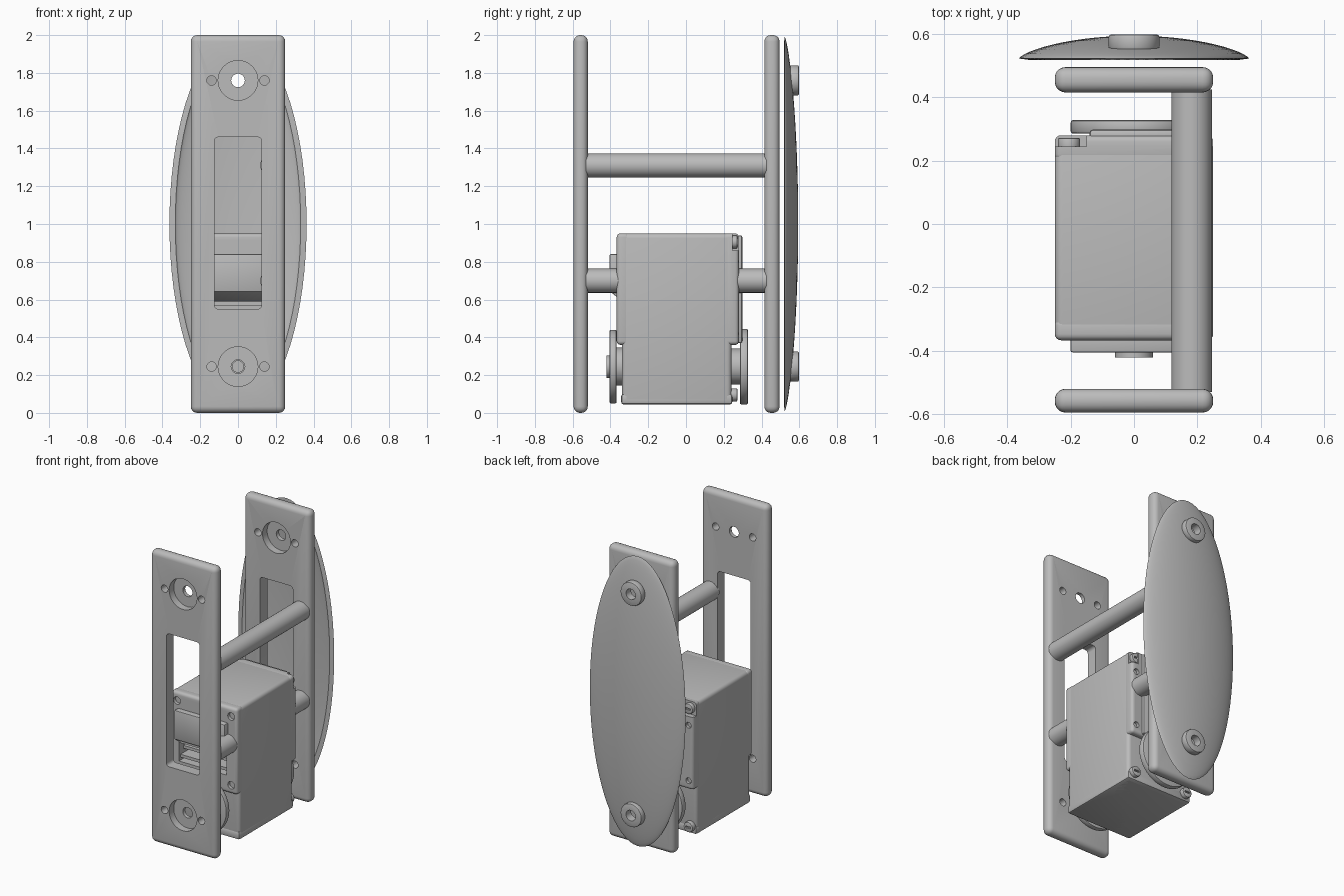
import bpy, bmesh, math
from mathutils import Matrix, Vector

if "Cube" in bpy.data.objects:
    bpy.data.objects.remove(bpy.data.objects["Cube"], do_unlink=True)

grey = bpy.data.materials.new("satin_grey")
grey.use_nodes = True
grey.diffuse_color = (0.5, 0.5, 0.5, 1)
grey.node_tree.nodes["Principled BSDF"].inputs["Base Color"].default_value = (0.5, 0.5, 0.5, 1)


def finish(name, bm):
    bmesh.ops.recalc_face_normals(bm, faces=bm.faces)
    mesh = bpy.data.meshes.new(name)
    bm.to_mesh(mesh)
    bm.free()
    mesh.materials.append(grey)
    ob = bpy.data.objects.new(name, mesh)
    bpy.context.collection.objects.link(ob)
    return ob


def select(ob):
    bpy.ops.object.select_all(action='DESELECT')
    ob.select_set(True)
    bpy.context.view_layer.objects.active = ob


def smooth(ob):
    select(ob)
    bpy.ops.object.shade_smooth_by_angle(angle=math.radians(35))
    return ob


def box(name, x, y, z, round_by=0.0, segments=4):
    """Box from (min, max) pairs, optionally with rounded edges."""
    bm = bmesh.new()
    bmesh.ops.create_cube(bm, size=1)
    for v in bm.verts:
        v.co = Vector([(a + b) / 2 + c * (b - a) for c, (a, b) in zip(v.co, (x, y, z))])
    if round_by:
        bmesh.ops.bevel(bm, geom=bm.edges[:], offset=round_by, segments=segments,
                        profile=0.5, affect='EDGES')
    return smooth(finish(name, bm))


def rod(name, x, z, y, r, sides=48, bevel=0.0):
    """Cylinder lying along y."""
    bm = bmesh.new()
    place = Matrix.Translation((x, sum(y) / 2, z)) @ Matrix.Rotation(math.pi / 2, 4, 'X')
    bmesh.ops.create_cone(bm, cap_ends=True, segments=sides, radius1=r, radius2=r,
                          depth=y[1] - y[0], matrix=place)
    if bevel:
        rims = [e for e in bm.edges if any(len(f.verts) > 4 for f in e.link_faces)]
        bmesh.ops.bevel(bm, geom=rims, offset=bevel, segments=2, profile=0.5, affect='EDGES')
    return smooth(finish(name, bm))


def cut(ob, cutters):
    for c in cutters:
        c.hide_render = True
        m = ob.modifiers.new("cut", 'BOOLEAN')
        m.operation, m.solver, m.object = 'DIFFERENCE', 'EXACT', c
        select(ob)
        bpy.ops.object.modifier_apply(modifier=m.name)
        bpy.data.objects.remove(c, do_unlink=True)
    return smooth(ob)


LOW, HIGH = 0.245, 1.76          # heights of the two bolt positions
HALF = 0.25                      # half width of plates and lock body

# Two drilled faceplates with a long slot
for name, y0, y1 in (("front_plate", -0.595, -0.52), ("back_plate", 0.415, 0.495)):
    plate = box(name, (-HALF, HALF), (y0, y1), (0, 2), 0.034, 5)
    through = (y0 - 0.1, y1 + 0.1)
    cutters = [box("slot", (-0.125, 0.125), through, (0.55, 1.46), 0.02, 3)]
    for z in (LOW, HIGH):
        cutters.append(rod("counterbore", 0, z, (y0 - 0.1, y0 + 0.05), 0.105))
        cutters.append(rod("bolt_hole", 0, z, through, 0.036, 24))
        for x in (-0.14, 0.14):
            cutters.append(rod("screw_hole", x, z, through, 0.025, 20))
    cut(plate, cutters)

# Spacer rods joining the plates
rod("upper_spacer", 0.182, 1.31, (-0.53, 0.425), 0.064)
rod("lower_spacer", 0.182, 0.70, (-0.53, 0.425), 0.064)

# Lock body with a cavity in its front and stepped lower ends
body = box("lock_body", (-HALF, HALF), (-0.34, 0.242), (0.045, 0.95), 0.025)
front_cover = box("front_cover", (-HALF, HALF), (-0.367, -0.30), (0.36, 0.95), 0.02)
back_cover = box("back_cover", (-HALF, HALF), (0.20, 0.28), (0.36, 0.95), 0.02)
cut(body, [box("cavity", (-0.19, 0.17), (-0.5, -0.22), (0.48, 0.66))])
cut(front_cover, [box("cavity", (-0.19, 0.17), (-0.5, -0.22), (0.48, 0.66))]
    + [rod("hole", x, z, (-0.5, -0.345), 0.026, 20) for x in (-0.205, 0.205) for z in (0.42, 0.89)])
cut(back_cover, [box("notch", (-0.3, -0.15), (0.245, 0.4), (0.86, 1.0)),
                 box("notch", (0.2, 0.3), (0.245, 0.4), (0.86, 1.0))]
    + [rod("hole", x, z, (0.26, 0.4), 0.02, 20) for x in (-0.215, 0.215) for z in (0.42, 0.8)])
box("back_panel", (-0.14, 0.17), (0.26, 0.298), (0.37, 0.94), 0.01, 2)
box("bottom_tray", (-HALF, HALF), (-0.343, 0.245), (0.045, 0.10), 0.012, 2)

# Front latch block with a sloped lower lip, and bars in the cavity
latch = box("latch_block", (-0.2, 0.18), (-0.405, -0.33), (0.59, 0.84), 0.006, 2)
for v in latch.data.vertices:
    if v.co.z < 0.65 and v.co.y < -0.36:
        v.co.z += 0.05
for i, z in enumerate((0.50, 0.55)):
    box("cavity_bar_%d" % i, (-0.19, 0.17), (-0.35 + 0.03 * i, -0.21), (z, z + 0.02))

# Corner screws on the back
for x in (-0.205, 0.205):
    for z in (0.095, 0.905):
        screw = rod("back_screw", x, z, (0.23, 0.272), 0.035, 24, 0.006)
        cut(screw, [box("drive_slot", (x - 0.02, x + 0.02), (0.26, 0.3), (z - 0.006, z + 0.006))])

# Rotating discs, hubs and centre nubs at both ends of the body
rod("front_hub", 0, LOW, (-0.375, -0.32), 0.10)
rod("front_disc", 0, LOW, (-0.405, -0.367), 0.195, 64, 0.008)
nub = rod("front_nub", 0, LOW, (-0.422, -0.39), 0.06, 32)
cut(nub, [rod("nub_hole", 0, LOW, (-0.5, -0.412), 0.03, 20)])
rod("back_hub", 0, LOW, (0.22, 0.30), 0.095)
disc = rod("back_disc", 0, LOW, (0.285, 0.328), 0.2, 64, 0.008)
cut(disc, [rod("disc_hole", 0, LOW, (0.30, 0.4), 0.036, 24)])

# Hollow oval cover: outer dome from centre to rim, then inner dome back to centre
bm = bmesh.new()
SIDES, STEPS = 72, 14
radii = [math.sin(math.pi / 2 * i / STEPS) for i in range(1, STEPS + 1)]
rings = []
for r in radii:
    rings.append((0.363 * r, 0.992 * r, 0.522 + 0.072 * (1 - r * r) ** 0.7))
for r in reversed(radii):
    rings.append((0.332 * r, 0.95 * r, 0.518 + 0.054 * (1 - r * r) ** 0.7))
loops = []
for a, b, y in rings:
    angles = [2 * math.pi * k / SIDES for k in range(SIDES)]
    loops.append([bm.verts.new((a * math.cos(t), y, 1 + b * math.sin(t))) for t in angles])
for p, q in zip(loops, loops[1:]):
    for k in range(SIDES):
        bm.faces.new((p[k], p[k - 1], q[k - 1], q[k]))
for loop in (loops[0], loops[-1]):
    bm.faces.new(loop)
cover = finish("oval_cover", bm)
cut(cover, [rod("bolt_hole", 0, z, (0.45, 0.7), 0.036, 24) for z in (LOW, HIGH)])

# Bosses on the oval cover
for name, z in (("lower_boss", LOW), ("upper_boss", HIGH)):
    boss = rod(name, 0, z, (0.55, 0.598), 0.08, 48, 0.008)
    cut(boss, [rod("bolt_hole", 0, z, (0.45, 0.7), 0.036, 24)])
